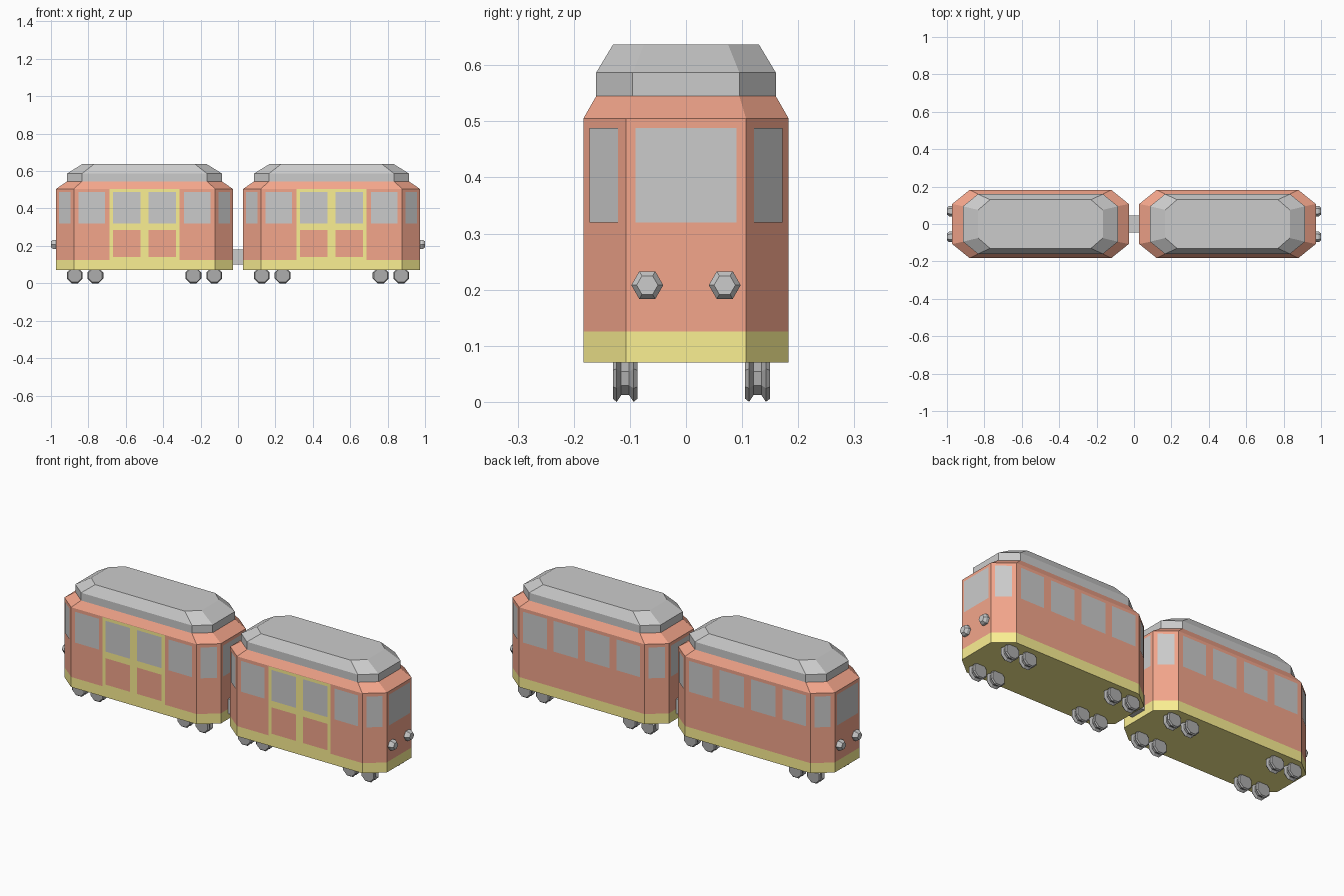
import bpy, math
from mathutils import Vector, Matrix

if "Cube" in bpy.data.objects:
    bpy.data.objects.remove(bpy.data.objects["Cube"])


def material(name, rgb):
    m = bpy.data.materials.new(name)
    m.diffuse_color = (*rgb, 1)
    m.use_nodes = True
    m.node_tree.nodes["Principled BSDF"].inputs["Base Color"].default_value = m.diffuse_color
    return m


RED = material("red_paint", (0.9, 0.38, 0.26))
YELLOW = material("yellow_paint", (0.97, 0.87, 0.29))
DARK = material("dark_metal", (0.42, 0.42, 0.42))


def make_mesh(name, verts, faces, mats=(), slots=None):
    me = bpy.data.meshes.new(name)
    me.from_pydata(verts, [], faces)
    for m in mats:
        me.materials.append(m)
    if slots:
        me.polygons.foreach_set("material_index", slots)
    me.update()
    return me


def place(name, me, loc=(0, 0, 0), rot_z=0):
    ob = bpy.data.objects.new(name, me)
    ob.matrix_world = Matrix.Translation(loc) @ Matrix.Rotation(rot_z, 4, 'Z')
    bpy.context.collection.objects.link(ob)
    return ob


def octagon(length, width, cx, cy):
    """Counter-clockwise chamfered rectangle given by half sizes."""
    return [(-cx, -width), (cx, -width), (length, -cy), (length, cy),
            (cx, width), (-cx, width), (-length, cy), (-length, -cy)]


def loft(name, rings, mats=(), band_slots=None):
    """Stack (outline, z) rings into a closed solid; one material slot per band."""
    n = len(rings[0][0])
    verts = [(x, y, z) for pts, z in rings for x, y in pts]
    faces, slots = [list(range(n))[::-1]], [0]
    for r in range(len(rings) - 1):
        for i in range(n):
            j = (i + 1) % n
            faces.append([r * n + i, r * n + j, (r + 1) * n + j, (r + 1) * n + i])
            slots.append(band_slots[r] if band_slots else 0)
    faces.append([(len(rings) - 1) * n + i for i in range(n)])
    slots.append(slots[-1])
    return make_mesh(name, verts, faces, mats, slots)


def lathe(name, profile, sides, axis, start, mats=()):
    """Spin (radius, offset) points about z, then turn z onto the given axis."""
    rings = [([(r * math.cos(start + math.tau * i / sides),
                r * math.sin(start + math.tau * i / sides)) for i in range(sides)], h)
             for r, h in profile]
    me = loft(name, rings, mats)
    me.transform(Matrix.Rotation(math.pi / 2, 4, axis))
    return me


def panels(name, specs, lift, mat=None):
    """Flat panels on the body walls: (wall, from, to, z0, z1), measured from wall centre."""
    verts, faces = [], []
    for wall, s0, s1, z0, z1 in specs:
        a, b = Vector(BODY[wall]), Vector(BODY[(wall + 1) % 8])
        along = (b - a).normalized()
        base = (a + b) / 2 + Vector((along.y, -along.x)) * lift
        p, q = base + along * s0, base + along * s1
        k = len(verts)
        verts += [(p.x, p.y, z0), (q.x, q.y, z0), (q.x, q.y, z1), (p.x, p.y, z1)]
        faces.append([k, k + 1, k + 2, k + 3])
    return make_mesh(name, verts, faces, [mat] if mat else [])


BODY = octagon(0.472, 0.183, 0.378, 0.107)
EAVES = octagon(0.414, 0.16, 0.334, 0.095)
CROWN = octagon(0.333, 0.13, 0.27, 0.075)

# Car shell with yellow skirt, and stepped roof
body = loft("body", [(BODY, 0.07), (BODY, 0.125), (BODY, 0.505), (EAVES, 0.545)],
            [YELLOW, RED], [0, 1, 1])
roof = loft("roof", [(EAVES, 0.545), (EAVES, 0.587), (CROWN, 0.637)])

# Windows on every wall, door frame and door panels on the front wall
long_spans = [(-0.353, -0.21), (-0.168, -0.022), (0.022, 0.168), (0.21, 0.353)]
Z = (0.32, 0.488)
glass = [(w, a, b, *Z) for w in (0, 4) for a, b in long_spans]
glass += [(w, -0.04, 0.04, *Z) for w in (1, 3, 5, 7)]
glass += [(w, -0.09, 0.09, *Z) for w in (2, 6)]
windows = panels("windows", glass, 0.002)
door = panels("door_frame", [(0, -0.188, 0.188, 0.125, 0.503)], 0.001, YELLOW)
door_panels = panels("door_panels", [(0, a, b, 0.14, 0.284) for a, b in long_spans[1:3]],
                     0.002, RED)

# Grooved wheel and hexagonal headlight
wheel = lathe("wheel", [(0.039, -0.022), (0.045, -0.015), (0.032, -0.007), (0.032, 0.007),
                        (0.045, 0.015), (0.039, 0.022)], 8, 'X', math.pi / 8, [DARK])
lamp = lathe("headlight", [(0.0285, -0.002), (0.0285, 0.015), (0.019, 0.028)],
             6, 'Y', math.pi / 2)

for side, label in ((-1, "left"), (1, "right")):
    for part in (body, roof, windows, door, door_panels):
        place(f"{label}_{part.name}", part, (side * 0.5, 0, 0))
    for dx in (-0.372, -0.262, 0.262, 0.372):
        for y in (-0.1085, 0.1275):
            place(f"{label}_wheel", wheel, (side * 0.5 + dx, y, 0.0416))
    for y in (-0.069, 0.069):
        place(f"{label}_headlight", lamp, (side * 0.972, y, 0.208), 0 if side > 0 else math.pi)

# Coupler between the cars
bar = [(-0.035, -0.045), (0.035, -0.045), (0.035, 0.045), (-0.035, 0.045)]
place("coupler", loft("coupler", [(bar, 0.1), (bar, 0.18)]))
